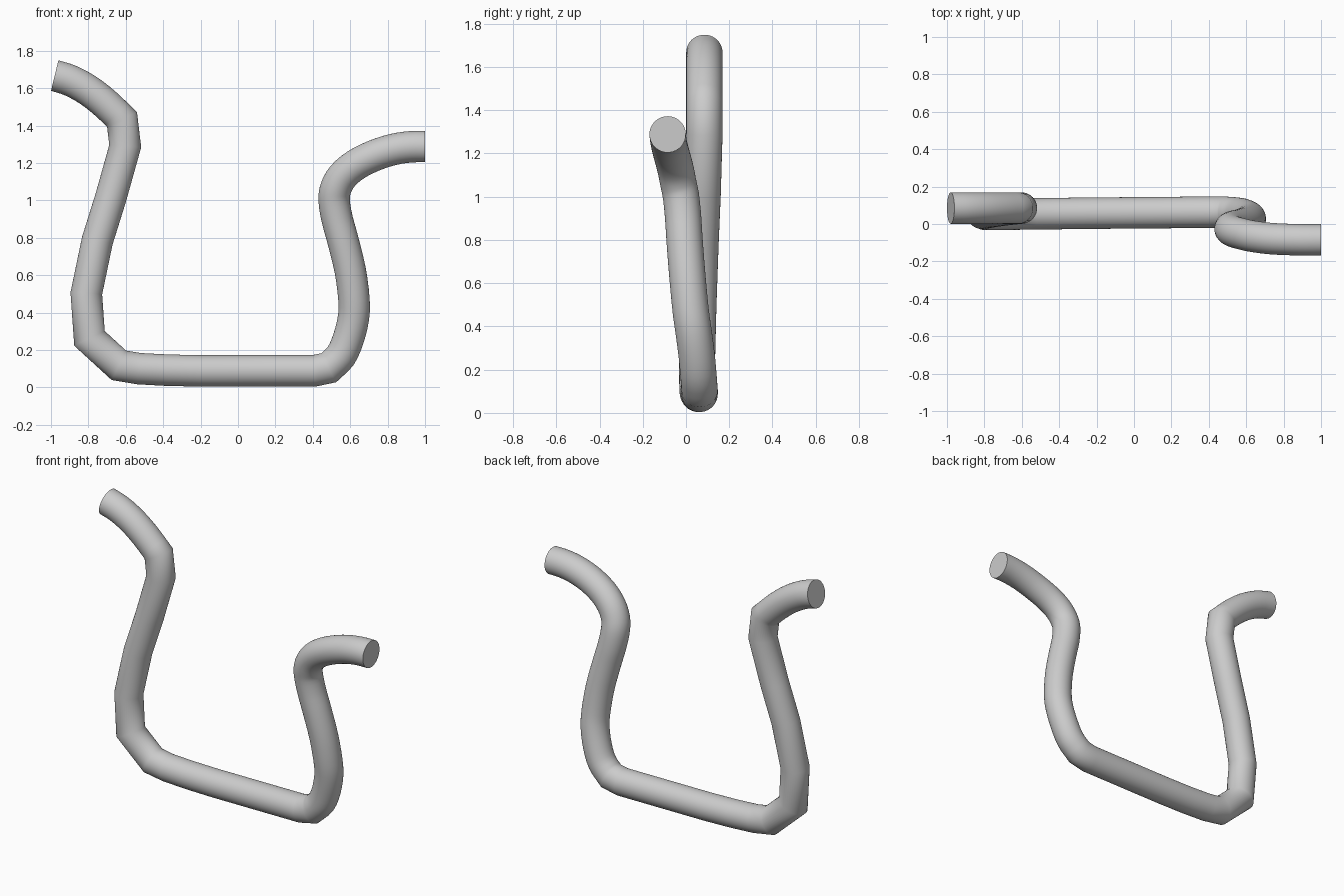
import bpy, bmesh, math
from mathutils import Vector

if "Cube" in bpy.data.objects:
    bpy.data.objects.remove(bpy.data.objects["Cube"])

RADIUS, SIDES = 0.084, 40

# Centre line: faceted left leg, straight base, smooth right leg
left_tip = [(-0.98, 0.085, 1.667), (-0.895, 0.085, 1.64), (-0.80, 0.085, 1.588),
            (-0.71, 0.085, 1.518), (-0.62, 0.085, 1.432)]
left_leg = [(-0.603, 0.085, 1.29), (-0.68, 0.077, 1.015), (-0.752, 0.067, 0.785),
            (-0.811, 0.057, 0.502), (-0.794, 0.051, 0.262), (-0.637, 0.053, 0.118)]
base = [(-0.53, 0.054, 0.100), (-0.38, 0.056, 0.092), (-0.2, 0.058, 0.088), (0.405, 0.063, 0.088)]
right_leg = [(0.485, 0.063, 0.105), (0.55, 0.058, 0.17), (0.59, 0.050, 0.26),
             (0.617, 0.036, 0.37), (0.62, 0.022, 0.47), (0.60, 0.007, 0.625),
             (0.56, -0.006, 0.79), (0.53, -0.013, 0.90), (0.514, -0.023, 1.0),
             (0.523, -0.036, 1.065), (0.56, -0.049, 1.13), (0.63, -0.065, 1.19),
             (0.73, -0.078, 1.24), (0.83, -0.083, 1.272), (0.92, -0.085, 1.286), (1.0, -0.085, 1.288)]


def smooth(points, steps=3):
    """Catmull-Rom resampling of a point list."""
    p = [Vector(q) for q in points]
    p = [2 * p[0] - p[1]] + p + [2 * p[-1] - p[-2]]
    out = []
    for a, b, c, d in zip(p, p[1:], p[2:], p[3:]):
        for k in range(steps):
            t = k / steps
            out.append(0.5 * (2 * b + (c - a) * t + (2 * a - 5 * b + 4 * c - d) * t ** 2
                              + (3 * b - a - 3 * c + d) * t ** 3))
    return out + [p[-2]]


def mitred_tube(name, path, start_normal, end_normal):
    """Round bar whose rings lie on the mitre plane of every bend."""
    bm = bmesh.new()
    dirs = [(b - a).normalized() for a, b in zip(path, path[1:])]
    side = Vector((0, 1, 0))
    side = (side - dirs[0] * side.dot(dirs[0])).normalized()
    up = dirs[0].cross(side)
    ring = [path[0] + RADIUS * (math.cos(a) * side + math.sin(a) * up)
            for a in (2 * math.pi * i / SIDES for i in range(SIDES))]
    normals = [Vector(start_normal)]
    normals += [(a + b).normalized() for a, b in zip(dirs, dirs[1:])]
    normals += [Vector(end_normal)]
    rings = []
    for i, (centre, n) in enumerate(zip(path, normals)):
        d = dirs[max(i - 1, 0)]
        # slide each point along the bar until it meets the mitre plane
        ring = [v + d * ((centre - v).dot(n) / d.dot(n)) for v in ring]
        rings.append([bm.verts.new(v) for v in ring])
    for r, s in zip(rings, rings[1:]):
        for i in range(SIDES):
            j = (i + 1) % SIDES
            bm.faces.new((r[i], r[j], s[j], s[i]))
    bm.faces.new(rings[0][::-1])
    bm.faces.new(rings[-1])
    bmesh.ops.recalc_face_normals(bm, faces=bm.faces)
    mesh = bpy.data.meshes.new(name)
    bm.to_mesh(mesh)
    bm.free()
    obj = bpy.data.objects.new(name, mesh)
    bpy.context.collection.objects.link(obj)
    bpy.context.view_layer.objects.active = obj
    obj.select_set(True)
    bpy.ops.object.shade_smooth_by_angle(angle=math.radians(50))
    return obj


# Bent bar
path = smooth(left_tip) + [Vector(p) for p in left_leg + base] + smooth(right_leg)
mitred_tube("bent_bar", path, (0.97, 0, -0.235), (1, 0, 0))
